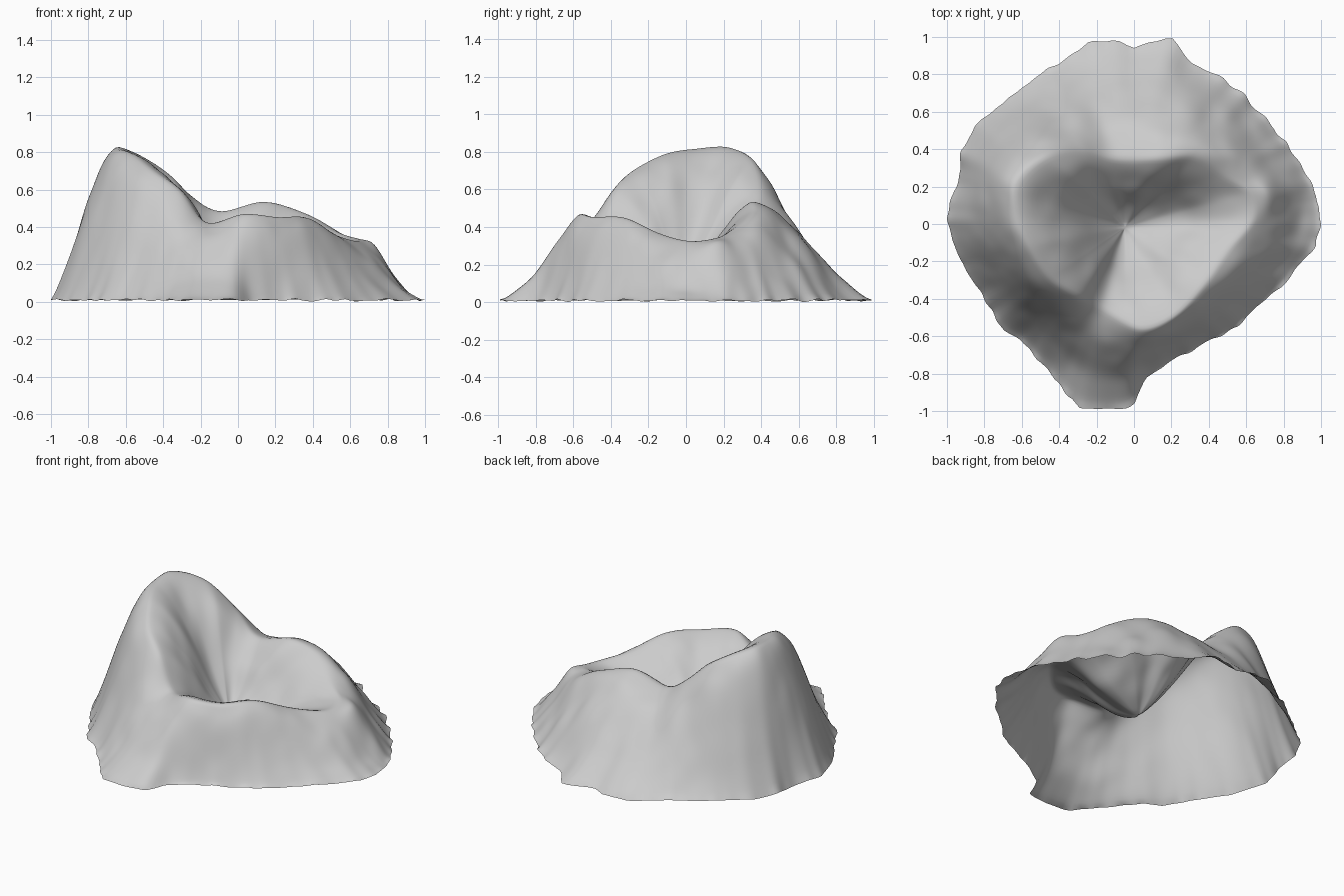
import bpy, bmesh, math
from mathutils import Vector, noise

if "Cube" in bpy.data.objects:
    bpy.data.objects.remove(bpy.data.objects["Cube"])

# Ground outline (x, y), counter-clockwise
OUTLINE = [(1, 0), (.98, .15), (.88, .35), (.6, .68), (.45, .79), (.3, .86), (.2, 1), (0, .94),
           (-.08, .98), (-.25, .97), (-.4, .86), (-.6, .73), (-.86, .52), (-.92, .39),
           (-.95, .2), (-1, .03), (-.93, -.2), (-.8, -.4), (-.7, -.57), (-.6, -.62),
           (-.4, -.86), (-.3, -.98), (-.14, -.99), (0, -.97), (.06, -.83), (.2, -.73),
           (.38, -.64), (.55, -.55), (.69, -.42), (.82, -.3), (.97, -.12)]
# Crater rim (x, y, z, outward bulge of the slope below it)
RIM = [(.63, .02, .33, .02), (.62, .16, .345, .1), (.48, .25, .39, .18), (.33, .35, .48, .18),
       (.13, .35, .54, .13), (-.1, .35, .49, .12), (-.28, .4, .59, .1), (-.48, .36, .76, .1),
       (-.63, .22, .83, .14), (-.63, .05, .82, .16), (-.56, -.12, .79, .15),
       (-.45, -.29, .7, .08), (-.31, -.38, .6, .02), (-.17, -.45, .43, .08),
       (.03, -.56, .475, .04), (.21, -.5, .46, .04), (.37, -.33, .455, .06), (.5, -.14, .37, .05)]
# Local bumps and hollows (x, y, radius, height)
BUMPS = [(.3, .63, .1, .035), (.45, .5, .12, -.03), (.7, .17, .08, .03), (-.3, -.12, .12, .03),
         (.42, .0, .1, -.02), (-.47, .17, .13, -.04), (.1, -.78, .08, -.02)]
PIT = Vector((-.05, -.02, .135))
SECTIONS, OUTER, INNER = 288, 26, 24
TAU = 2 * math.pi


def catmull(pts, t):
    n, i = len(pts), int(t)
    f = t - i
    a, b, c, d = (Vector(pts[(i + k) % n]) for k in (-1, 0, 1, 2))
    return .5 * (2 * b + (c - a) * f + (2 * a - 5 * b + 4 * c - d) * f * f
                 + (3 * b - a - 3 * c + d) * f ** 3)


def outline_at(direction):
    # Where a ray from the pit crosses the ground outline
    for i, p in enumerate(OUTLINE):
        p = Vector(p) - PIT.xy
        e = Vector(OUTLINE[(i + 1) % len(OUTLINE)]) - PIT.xy - p
        den = direction.x * e.y - direction.y * e.x
        if abs(den) < 1e-9:
            continue
        r = (p.x * e.y - p.y * e.x) / den
        s = (p.x * direction.y - p.y * direction.x) / den
        if r > 0 and -1e-6 <= s <= 1 + 1e-6:
            return PIT.xy + direction * r
    return PIT.xy + direction


def rough(p, weight):
    q = Vector((p.x, p.y, p.z * .6))
    h = .022 * noise.noise(q * 4.5) + .015 * noise.noise(q * 9)
    for x, y, r, a in BUMPS:
        h += a * math.exp(-((p.x - x) ** 2 + (p.y - y) ** 2) / (r * r))
    return weight * h


bm = bmesh.new()
rims = [catmull(RIM, k * len(RIM) / SECTIONS) for k in range(SECTIONS)]
feet = [outline_at((r.xy - PIT.xy).normalized()) for r in rims]
strips = []
for k, (x, y, z, bulge) in enumerate(rims):
    rim, foot = Vector((x, y)), feet[k]
    broad = sum((feet[(k + i) % SECTIONS] for i in range(-10, 11)), Vector((0, 0))) / 21
    # Ragged ground edge fades into the broad slope
    ragged = foot - broad + (foot - PIT.xy) * .018 * noise.noise(Vector((foot.x, foot.y, 0)) * 12)
    strip = []
    # Outer slope, from the ground to the rim
    for j in range(OUTER):
        s = j / OUTER
        h = s + bulge * math.sin(math.pi * s) - .05 * math.sin(TAU * s)
        xy = broad.lerp(rim, s) + ragged * (1 - s) ** 3
        p = Vector((xy.x, xy.y, z * h))
        p.z += rough(p, min(1, 1.3 * math.sin(math.pi * s)))
        if j == 0:
            p.z = .01 + .014 * noise.noise(p * 12)
        strip.append(bm.verts.new(p))
    # Inner wall, from the rim to the pit; fuller below the high peak
    belly = .1 * min(1, max(0, (-.05 - x) / .4))
    for j in range(INNER):
        u = j / INNER
        h = 1 - u + belly * math.sin(math.pi * u) + .06 * math.sin(TAU * u)
        xy = rim.lerp(PIT.xy, u)
        p = Vector((xy.x, xy.y, PIT.z + (z - PIT.z) * h))
        p.z += rough(p, math.sin(math.pi * u))
        strip.append(bm.verts.new(p))
    strips.append(strip)

bottom = bm.verts.new(PIT)
for k in range(SECTIONS):
    a, b = strips[k], strips[(k + 1) % SECTIONS]
    for j in range(len(a) - 1):
        bm.faces.new((a[j], b[j], b[j + 1], a[j + 1]))
    bm.faces.new((a[-1], b[-1], bottom))

# Soften creases while keeping the ground edge fixed
inner = [v for v in bm.verts if not v.is_boundary]
for _ in range(4):
    bmesh.ops.smooth_vert(bm, verts=inner, factor=.5, use_axis_x=True, use_axis_y=True, use_axis_z=True)
bmesh.ops.recalc_face_normals(bm, faces=bm.faces)
if sum(f.normal.z for f in bm.faces) < 0:
    bmesh.ops.reverse_faces(bm, faces=bm.faces)

mesh = bpy.data.meshes.new("crater_rock")
bm.to_mesh(mesh)
bm.free()
for f in mesh.polygons:
    f.use_smooth = True
rock = bpy.data.objects.new("crater_rock", mesh)
bpy.context.collection.objects.link(rock)
